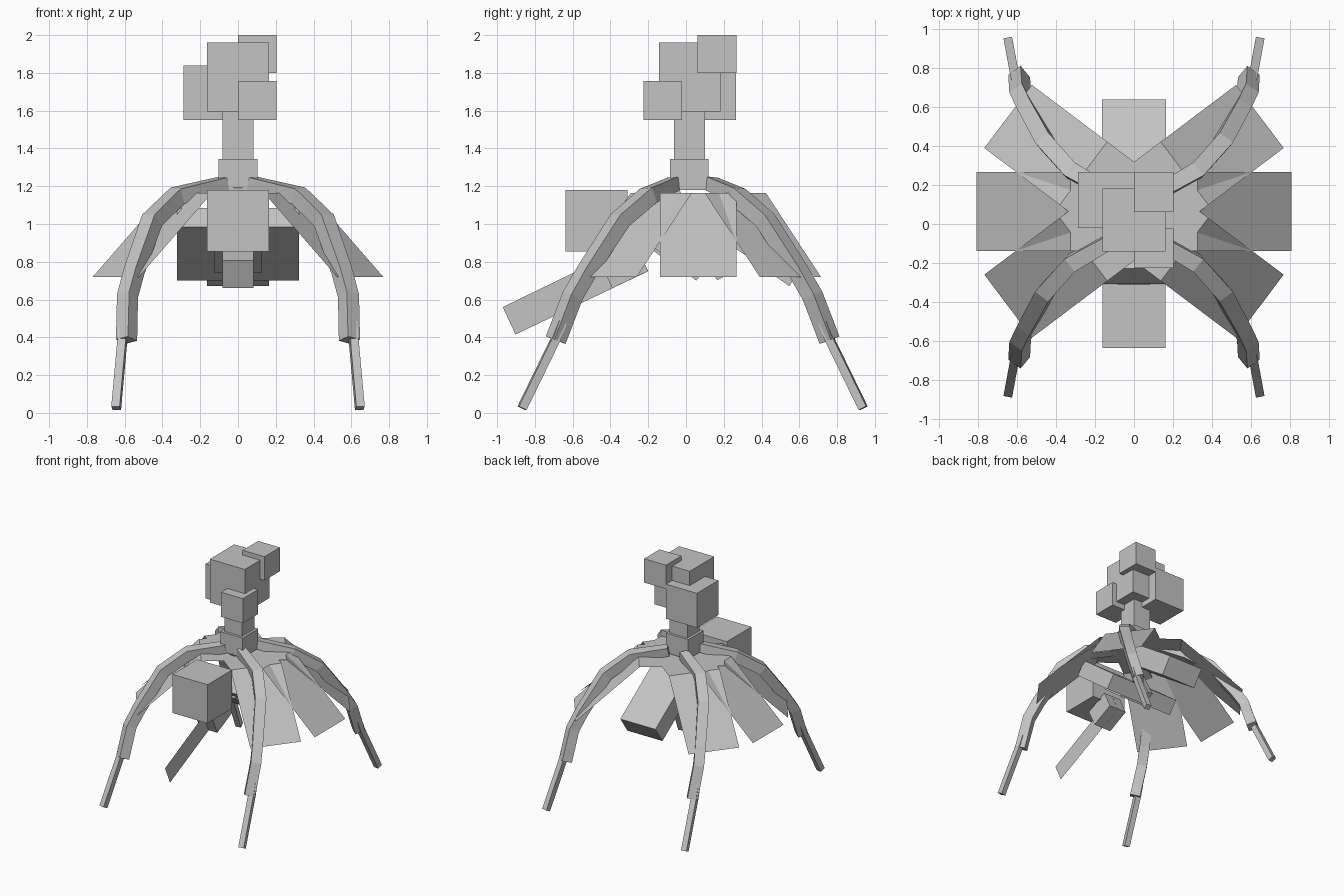
import bpy, bmesh, math
from mathutils import Vector, Matrix

default = bpy.data.objects.get("Cube")
if default:
    bpy.data.objects.remove(default, do_unlink=True)

# One grey material
GREY = (0.55, 0.55, 0.55, 1.0)
mat = bpy.data.materials.new("plain_grey")
mat.diffuse_color = GREY
mat.use_nodes = True
bsdf = next(n for n in mat.node_tree.nodes if n.type == 'BSDF_PRINCIPLED')
bsdf.inputs["Base Color"].default_value = GREY


def add(name, bm):
    bmesh.ops.recalc_face_normals(bm, faces=bm.faces)
    me = bpy.data.meshes.new(name)
    bm.to_mesh(me)
    bm.free()
    me.materials.append(mat)
    ob = bpy.data.objects.new(name, me)
    bpy.context.collection.objects.link(ob)
    return ob


def box(name, lo, hi):
    lo, hi = Vector(lo), Vector(hi)
    bm = bmesh.new()
    bmesh.ops.create_cube(bm, size=1, matrix=Matrix.Translation((lo + hi) / 2)
                          @ Matrix.Diagonal((*(hi - lo), 1)))
    return add(name, bm)


def tilted_box(name, width, corner, length, thick, angle):
    """Box from a (y, z) corner: length runs along angle, thickness 90 degrees on."""
    a = math.radians(angle)
    u, v = Vector((math.cos(a), math.sin(a))), Vector((-math.sin(a), math.cos(a)))
    c = Vector(corner)
    bm = bmesh.new()
    quad = [c, c + u * length, c + u * length + v * thick, c + v * thick]
    rings = [[bm.verts.new((x, p.x, p.y)) for p in quad] for x in (-width / 2, width / 2)]
    bm.faces.new(rings[0])
    bm.faces.new(rings[1])
    for i in range(4):
        j = (i + 1) % 4
        bm.faces.new((rings[0][i], rings[0][j], rings[1][j], rings[1][i]))
    return add(name, bm)


def limb(name, pts, sizes):
    """Square section swept along a few points."""
    pts = [Vector(p) for p in pts]
    bm = bmesh.new()
    rings = []
    for i, p in enumerate(pts):
        t = (pts[min(i + 1, len(pts) - 1)] - pts[max(i - 1, 0)]).normalized()
        out = Vector((pts[-1].x - pts[0].x, pts[-1].y - pts[0].y, 0))
        side = out.cross(Vector((0, 0, 1))).normalized()
        up = side.cross(t).normalized()
        side = t.cross(up).normalized()
        h = sizes[i] / 2
        rings.append([bm.verts.new(p + side * h * a + up * h * b)
                      for a, b in ((-1, -1), (1, -1), (1, 1), (-1, 1))])
    for r, s in zip(rings, rings[1:]):
        for i in range(4):
            j = (i + 1) % 4
            bm.faces.new((r[i], r[j], s[j], s[i]))
    bm.faces.new(rings[0])
    bm.faces.new(rings[-1])
    return add(name, bm)


# Head cluster, neck and collar
box("head", (-0.163, -0.142, 1.595), (0.163, 0.183, 1.96))
box("head_front_lump", (0, -0.225, 1.55), (0.203, -0.022, 1.757))
box("head_top_lump", (0, 0.062, 1.80), (0.203, 0.267, 2.0))
box("head_side_lump", (-0.288, -0.02, 1.55), (0, 0.266, 1.84))
box("neck", (-0.082, -0.063, 1.34), (0.082, 0.1, 1.6))
box("collar", (-0.103, -0.085, 1.18), (0.103, 0.12, 1.345))

# Front cube and the tilted body parts hanging below
box("front_cube", (-0.163, -0.637, 0.855), (0.163, -0.31, 1.18))
tilted_box("rear_body", 0.327, (0.546, 0.672), 0.55, -0.163, 145)
tilted_box("wide_body", 0.647, (0.055, 0.70), 0.46, -0.13, 142)
tilted_box("under_body", 0.25, (-0.02, 0.74), 0.25, -0.1, 142)
tilted_box("spine", 0.05, (0.2, 0.72), 0.55, 0.04, 117)
tilted_box("tube_block", 0.163, (-0.39, 0.66), 0.21, 0.163, 25.5)

# Flat blade reaching forward, lying in the middle plane
bm = bmesh.new()
bm.faces.new([bm.verts.new((0, y, z)) for y, z in
              ((-0.97, 0.56), (-0.903, 0.415), (-0.2, 0.75), (-0.27, 0.9))])
add("front_blade", bm)

# Six flat skirt panels, each with a level inner part and a sloping outer part
for i, deg in enumerate((0, 37, 143, 180, 217, 323)):
    a = math.radians(deg)
    d, s = Vector((math.cos(a), math.sin(a), 0)), Vector((-math.sin(a), math.cos(a), 0))
    bm = bmesh.new()
    rows = [[bm.verts.new(Vector((0, 0.065, z)) + d * r + s * w) for w in (-0.203, 0.203)]
            for r, z in ((0, 1.165), (0.325, 1.165), (0.81, 0.72))]
    for p, q in zip(rows, rows[1:]):
        bm.faces.new((p[0], p[1], q[1], q[0]))
    add(f"skirt_panel_{i + 1}", bm)

# Four bent legs, mirrored left to right and front to back
UPPER = ((0.07, -0.06, 1.215), (0.32, -0.20, 1.15), (0.455, -0.35, 1.02),
         (0.55, -0.525, 0.75), (0.585, -0.60, 0.62), (0.59, -0.69, 0.385))
LOWER = ((0.605, -0.655, 0.48), (0.612, -0.69, 0.39), (0.645, -0.868, 0.025))
for side, sx in (("left", 1), ("right", -1)):
    for end in ("front", "back"):
        def place(pts):
            return [(x * sx, y if end == "front" else 0.07 - y, z) for x, y, z in pts]
        limb(f"{end}_{side}_upper_leg", place(UPPER), (0.07, 0.085, 0.085, 0.08, 0.08, 0.08))
        limb(f"{end}_{side}_lower_leg", place(LOWER), (0.045, 0.045, 0.045))
